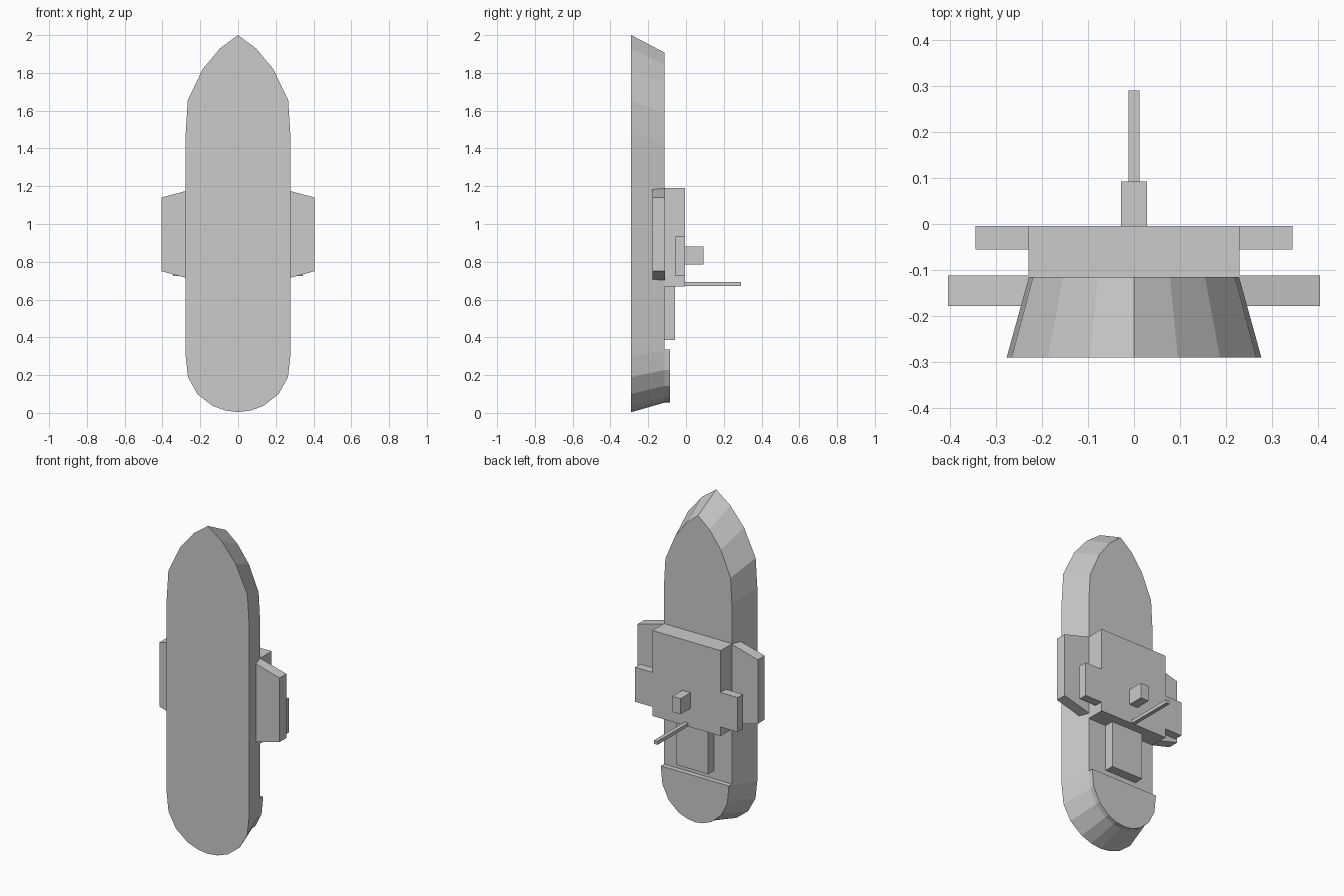
import bpy, bmesh

cube = bpy.data.objects.get("Cube")
if cube:
    bpy.data.objects.remove(cube, do_unlink=True)

grey = bpy.data.materials.new("plain grey")
grey.use_nodes = True
grey.diffuse_color = (0.6, 0.6, 0.6, 1)
grey.node_tree.nodes["Principled BSDF"].inputs["Base Color"].default_value = (0.6, 0.6, 0.6, 1)


def loft(name, lower, upper):
    """Solid between two matching rings of points."""
    bm = bmesh.new()
    a = [bm.verts.new(p) for p in lower]
    b = [bm.verts.new(p) for p in upper]
    n = len(a)
    bm.faces.new(a)
    bm.faces.new(b[::-1])
    for i in range(n):
        j = (i + 1) % n
        bm.faces.new((a[j], a[i], b[i], b[j]))
    bmesh.ops.recalc_face_normals(bm, faces=bm.faces)
    mesh = bpy.data.meshes.new(name)
    bm.to_mesh(mesh)
    bm.free()
    mesh.materials.append(grey)
    obj = bpy.data.objects.new(name, mesh)
    bpy.context.collection.objects.link(obj)
    return obj


def prism(name, outline, y0, y1):
    """Extrude an x-z outline from y0 to y1."""
    return loft(name, [(x, y0, z) for x, z in outline], [(x, y1, z) for x, z in outline])


def box(name, half_width, y0, y1, z0, z1):
    w = half_width
    return prism(name, [(-w, z0), (w, z0), (w, z1), (-w, z1)], y0, y1)


def mirrored(half):
    """Close a half outline whose ends lie on the centre line."""
    return half + [(-x, z) for x, z in half[-2:0:-1]]


KEEL, DECK = -0.29, -0.115

# Hull: flat bottom outline narrowing to the deck
half = [(0, 0.004), (0.065, 0.012), (0.135, 0.037), (0.215, 0.10), (0.265, 0.19),
        (0.277, 0.30), (0.277, 1.48), (0.266, 1.655), (0.187, 1.82), (0.095, 1.93), (0, 2.0)]
deck_half = [(x * 0.825, 0.05 + z * 0.929) for x, z in half]
loft("hull", [(x, KEEL, z) for x, z in mirrored(half)],
     [(x, DECK, z) for x, z in mirrored(deck_half)])

# Raised stern deck follows the deck outline
stern_half = [p for p in deck_half if p[1] < 0.33] + [(deck_half[5][0], 0.335), (0, 0.335)]
prism("stern_deck", mirrored(stern_half), DECK, -0.085)

# Tapered side platforms
for side, s in (("left", 1), ("right", -1)):
    prism(side + "_platform", [(0.22 * s, 0.70), (0.405 * s, 0.75),
                               (0.405 * s, 1.14), (0.22 * s, 1.19)], -0.178, -0.112)

# Superstructure, bridge wings, hatch, mast block and barrel
box("superstructure", 0.23, DECK, -0.004, 0.67, 1.19)
for side, s in (("left", 1), ("right", -1)):
    prism(side + "_bridge_wing", [(0.23 * s, 0.725), (0.345 * s, 0.725),
                                  (0.345 * s, 0.935), (0.23 * s, 0.935)], -0.056, -0.004)
box("hatch", 0.107, DECK, -0.058, 0.385, 0.67)
box("mast_block", 0.028, -0.004, 0.092, 0.785, 0.88)
box("barrel", 0.012, -0.004, 0.291, 0.671, 0.692)
